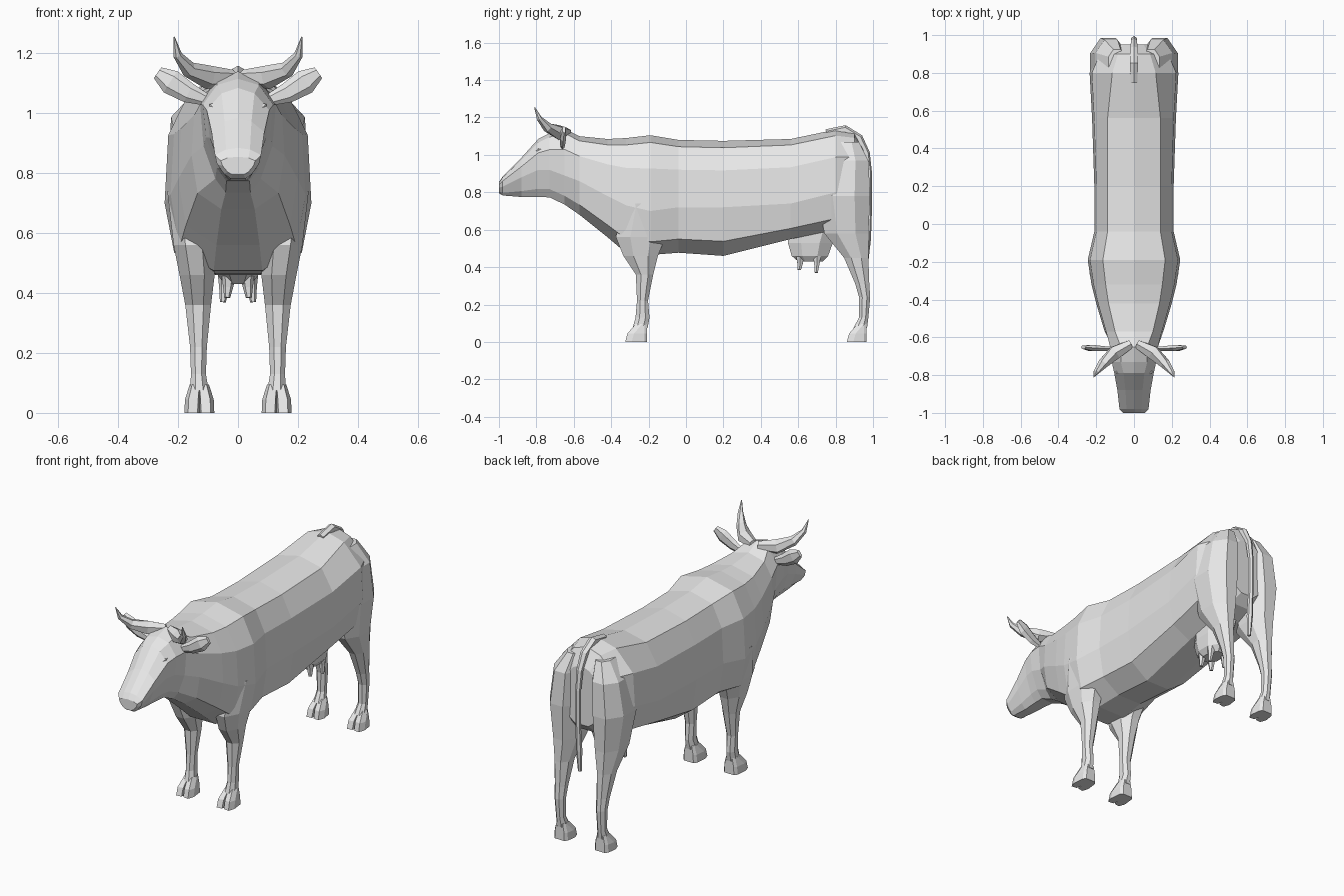
import bpy, bmesh, math
from mathutils import Vector

hide = bpy.data.materials.new("grey hide")
hide.diffuse_color = (0.8, 0.8, 0.8, 1)


def loft(name, lofts, mirror=False):
    """Bridge lists of equal-sized rings into one flat-shaded closed object."""
    bm = bmesh.new()
    for sx in ((1, -1) if mirror else (1,)):
        for rings in lofts:
            vs = [[bm.verts.new((p[0] * sx, p[1], p[2])) for p in r] for r in rings]
            n = len(vs[0])
            for a, b in zip(vs, vs[1:]):
                for i in range(n):
                    j = (i + 1) % n
                    bm.faces.new((a[i], a[j], b[j], b[i]))
            bm.faces.new(vs[0])
            bm.faces.new(vs[-1])
    bmesh.ops.recalc_face_normals(bm, faces=bm.faces)
    me = bpy.data.meshes.new(name)
    bm.to_mesh(me)
    bm.free()
    me.materials.append(hide)
    ob = bpy.data.objects.new(name, me)
    bpy.context.collection.objects.link(ob)
    return ob


def body_ring(y, top, bottom, ridge, wide, wide_z):
    """Cross-section: flat back, sides bulging at wide_z, tapering to the underside."""
    head = y < -.6
    ridge_z = top - .06 * (top - bottom)
    half = [(ridge, ridge_z),
            (wide * (1.1 if head else .95), wide_z + .62 * (ridge_z - wide_z)),
            (wide, wide_z),
            (wide * (.66 if head else .87), bottom + .3 * (wide_z - bottom)),
            (wide * .36, bottom)]
    return ([(0, y, top)] + [(x, y, z) for x, z in half] + [(0, y, bottom)]
            + [(-x, y, z) for x, z in reversed(half)])


def oct_ring(z, y0, y1, x0, x1):
    """Horizontal octagon filling the given box."""
    k = 1 / math.cos(math.pi / 8)
    out = []
    for i in range(8):
        a = math.pi / 8 + i * math.pi / 4
        out.append(((x0 + x1) / 2 + (x1 - x0) / 2 * k * math.cos(a),
                    (y0 + y1) / 2 + (y1 - y0) / 2 * k * math.sin(a), z))
    return out


def tube(path, ref, n=6, flat=1.0):
    """Rings along a path of (x, y, z, radius); flat scales along the ref axis."""
    pts = [Vector(p[:3]) for p in path]
    rings = []
    for i, p in enumerate(pts):
        t = (pts[min(i + 1, len(pts) - 1)] - pts[max(i - 1, 0)]).normalized()
        u = t.cross(Vector(ref)).normalized()
        w = u.cross(t)
        r = path[i][3]
        rings.append([p + u * r * math.cos(2 * math.pi * k / n)
                      + w * r * flat * math.sin(2 * math.pi * k / n) for k in range(n)])
    return rings


# Head, neck and trunk: y, top, bottom, ridge half-width, half-width, height of widest point
body = [(-1.0, .855, .795, .035, .052, .825), (-.98, .885, .783, .04, .07, .83),
        (-.88, .985, .775, .045, .08, .88), (-.79, 1.085, .775, .055, .095, .92),
        (-.73, 1.115, .773, .07, .107, .92), (-.65, 1.14, .735, .07, .115, .89),
        (-.57, 1.10, .68, .10, .155, .86), (-.42, 1.085, .56, .135, .20, .78),
        (-.32, 1.09, .475, .15, .225, .73), (-.19, 1.105, .465, .165, .245, .70),
        (-.04, 1.08, .477, .14, .21, .72), (.20, 1.075, .46, .14, .21, .72),
        (.56, 1.085, .55, .14, .222, .74), (.80, 1.135, .60, .115, .235, .80),
        (.90, 1.12, .64, .085, .19, .82), (.95, 1.03, .69, .05, .12, .85)]
loft("body_and_head", [[body_ring(*r) for r in body]])

# Legs: z, front y, back y, inner x, outer x
front = [(.075, -.285, -.205, .098, .160), (.13, -.270, -.195, .107, .157),
         (.22, -.262, -.203, .104, .160), (.36, -.268, -.175, .090, .176),
         (.46, -.335, -.150, .078, .195), (.56, -.375, -.110, .080, .215),
         (.74, -.340, -.080, .080, .236)]
hind = [(.075, .895, .968, .098, .160), (.13, .925, .975, .107, .155),
        (.24, .925, .985, .104, .160), (.31, .905, .980, .100, .165),
        (.45, .845, .975, .090, .180), (.58, .740, .975, .060, .205),
        (.78, .700, .985, .038, .234), (.97, .740, .975, .038, .205),
        (1.07, .790, .925, .045, .135)]
loft("front_legs", [[oct_ring(*r) for r in front]], True)
loft("hind_legs", [[oct_ring(*r) for r in hind]], True)


# Cloven hooves: two toes per foot, splayed at the front
def toes(y0, y1):
    out = []
    for s in (-1, 1):
        toe = []
        for z, fr, w, gap in ((0, y0, .050, .006), (.045, y0 + .012, .048, .004),
                              (.095, y0 + .055, .032, 0)):
            toe.append([(.129 + s * x, y, z) for x, y in
                        ((gap, fr + .004), (w * .75, fr), (w, fr + .035),
                         (w * .85, y1 - .015), (w * .6, y1), (-.002, y1), (-.002, fr + .05))])
        out.append(toe)
    return out


loft("front_hooves", toes(-.325, -.208), True)
loft("hind_hooves", toes(.860, .966), True)

# Horns, ears and eyes
loft("horns", [tube([(.015, -.635, 1.12, .025), (.10, -.68, 1.12, .040),
                     (.165, -.74, 1.147, .027), (.202, -.785, 1.195, .015),
                     (.213, -.81, 1.255, .002)], (0, 1, 0))], True)
loft("ears", [tube([(.105, -.66, 1.045, .020), (.165, -.66, 1.068, .034),
                    (.225, -.657, 1.105, .042), (.268, -.652, 1.135, .022)],
                   (0, 1, 0), 6, .45)], True)
loft("eyes", [tube([(.078, -.745, 1.02, .020), (.083, -.79, 1.022, .014),
                    (.080, -.802, 1.018, .004)], (0, 0, 1), 5)], True)

# Tail arching over the rump and hanging behind
loft("tail", [tube([(0, .75, 1.115, .022), (0, .85, 1.135, .024), (0, .925, 1.09, .022),
                    (0, .965, 1.01, .018), (0, .98, .90, .015), (0, .98, .70, .014),
                    (0, .972, .55, .017), (0, .965, .43, .010)], (1, 0, 0))])

# Udder with four teats
udder = [(.62, .55, .82, .085), (.53, .545, .785, .08),
         (.46, .565, .76, .068), (.43, .60, .73, .045)]
loft("udder", [[oct_ring(z, a, b, -w, w) for z, a, b, w in udder]])
loft("teats", [tube([(x, y, .48, .028), (x * 1.1, y, .42, .017), (x * 1.2, y - .004, z, .010)],
                    (0, 1, 0)) for x, y, z in ((.030, .61, .385), (.042, .70, .37))], True)
